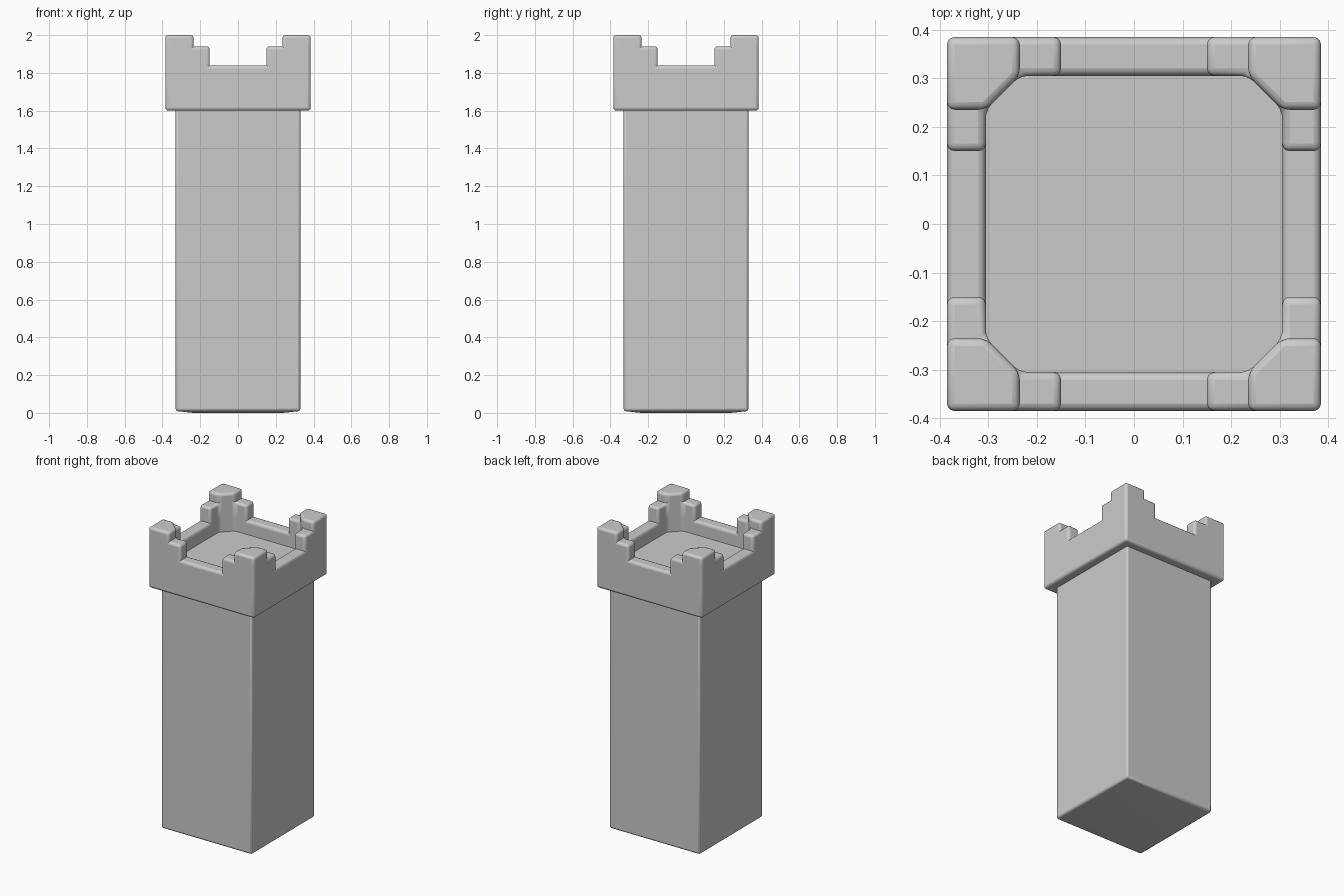
import bpy, bmesh, math

cube = bpy.data.objects.get("Cube")
if cube:
    bpy.data.objects.remove(cube, do_unlink=True)

# Single stone colour
stone = bpy.data.materials.new("grey_stone")
stone.use_nodes = True
colour = (0.6, 0.6, 0.6, 1)
stone.diffuse_color = colour
bsdf = next(n for n in stone.node_tree.nodes if n.type == 'BSDF_PRINCIPLED')
bsdf.inputs["Base Color"].default_value = colour


def finish(bm, name, width, segments):
    """Turn a bmesh into a bevelled, smooth-shaded object."""
    bmesh.ops.recalc_face_normals(bm, faces=bm.faces[:])
    mesh = bpy.data.meshes.new(name)
    bm.to_mesh(mesh)
    bm.free()
    mesh.materials.append(stone)
    obj = bpy.data.objects.new(name, mesh)
    bpy.context.collection.objects.link(obj)
    bevel = obj.modifiers.new("soft_edges", 'BEVEL')
    bevel.width = width
    bevel.segments = segments
    bevel.limit_method = 'ANGLE'
    bevel.angle_limit = math.radians(30)
    bpy.ops.object.select_all(action='DESELECT')
    obj.select_set(True)
    bpy.context.view_layer.objects.active = obj
    bpy.ops.object.shade_smooth_by_angle(angle=math.radians(40))
    return obj


def raise_faces(bm, faces, height):
    """Extrude a region of faces straight up and return its new top."""
    result = bmesh.ops.extrude_face_region(bm, geom=faces)["geom"]
    verts = [g for g in result if isinstance(g, bmesh.types.BMVert)]
    bmesh.ops.translate(bm, verts=verts, vec=(0, 0, height))
    return [g for g in result if isinstance(g, bmesh.types.BMFace)]


# Square shaft with a very slightly lowered foot
SHAFT, FOOT, CROWN_BASE = 0.33, 0.01, 1.6
bm = bmesh.new()
bmesh.ops.create_cube(bm, size=1)
bmesh.ops.scale(bm, vec=(2 * SHAFT, 2 * SHAFT, CROWN_BASE + 0.05 - FOOT), verts=bm.verts[:])
bmesh.ops.translate(bm, vec=(0, 0, (CROWN_BASE + 0.05 + FOOT) / 2), verts=bm.verts[:])
base = [f for f in bm.faces if f.normal.z < -0.5]
bmesh.ops.inset_region(bm, faces=base, thickness=0.13)
bmesh.ops.translate(bm, vec=(0, 0, -FOOT), verts=base[0].verts[:])
finish(bm, "tower_shaft", 0.012, 2)

# Crown plan: corner blocks, steps, low walls and an eight-sided floor
OUT, INN, MERLON, STEP = 0.385, 0.305, 0.235, 0.15
bm = bmesh.new()
ring, steps, corners, floor = [], [], [], []


def plan_face(points, turn):
    verts = []
    for x, y in points:
        for _ in range(turn):
            x, y = -y, x
        verts.append(bm.verts.new((x, y, CROWN_BASE)))
    return bm.faces.new(verts)


def wall_cell(a, b):
    return [(a, -OUT), (b, -OUT), (b, -INN), (a, -INN)]


for turn in range(4):
    plan_face(wall_cell(-STEP, STEP), turn)
    plan_face(wall_cell(-MERLON, -STEP), turn)
    plan_face(wall_cell(STEP, MERLON), turn)
    plan_face([(MERLON, -OUT), (OUT, -OUT), (OUT, -MERLON),
               (INN, -MERLON), (MERLON, -INN)], turn)
floor_points = []
for turn in range(4):
    for x, y in [(-MERLON, -INN), (-STEP, -INN), (STEP, -INN), (MERLON, -INN)]:
        for _ in range(turn):
            x, y = -y, x
        floor_points.append((x, y))
plan_face(floor_points, 0)
bmesh.ops.remove_doubles(bm, verts=bm.verts[:], dist=0.0001)

# Raise the plan in stages: floor, low wall, step, corner block
top = raise_faces(bm, bm.faces[:], 0.15)
top = raise_faces(bm, [f for f in top if len(f.verts) < 6], 0.09)


def reach(face):
    c = face.calc_center_median()
    return min(abs(c.x), abs(c.y))


top = raise_faces(bm, [f for f in top if reach(f) > 0.1], 0.10)
raise_faces(bm, [f for f in top if reach(f) > MERLON], 0.06)

bmesh.ops.recalc_face_normals(bm, faces=bm.faces[:])
bmesh.ops.dissolve_limit(bm, angle_limit=0.01, verts=bm.verts[:], edges=bm.edges[:])
finish(bm, "battlement_crown", 0.016, 3)
